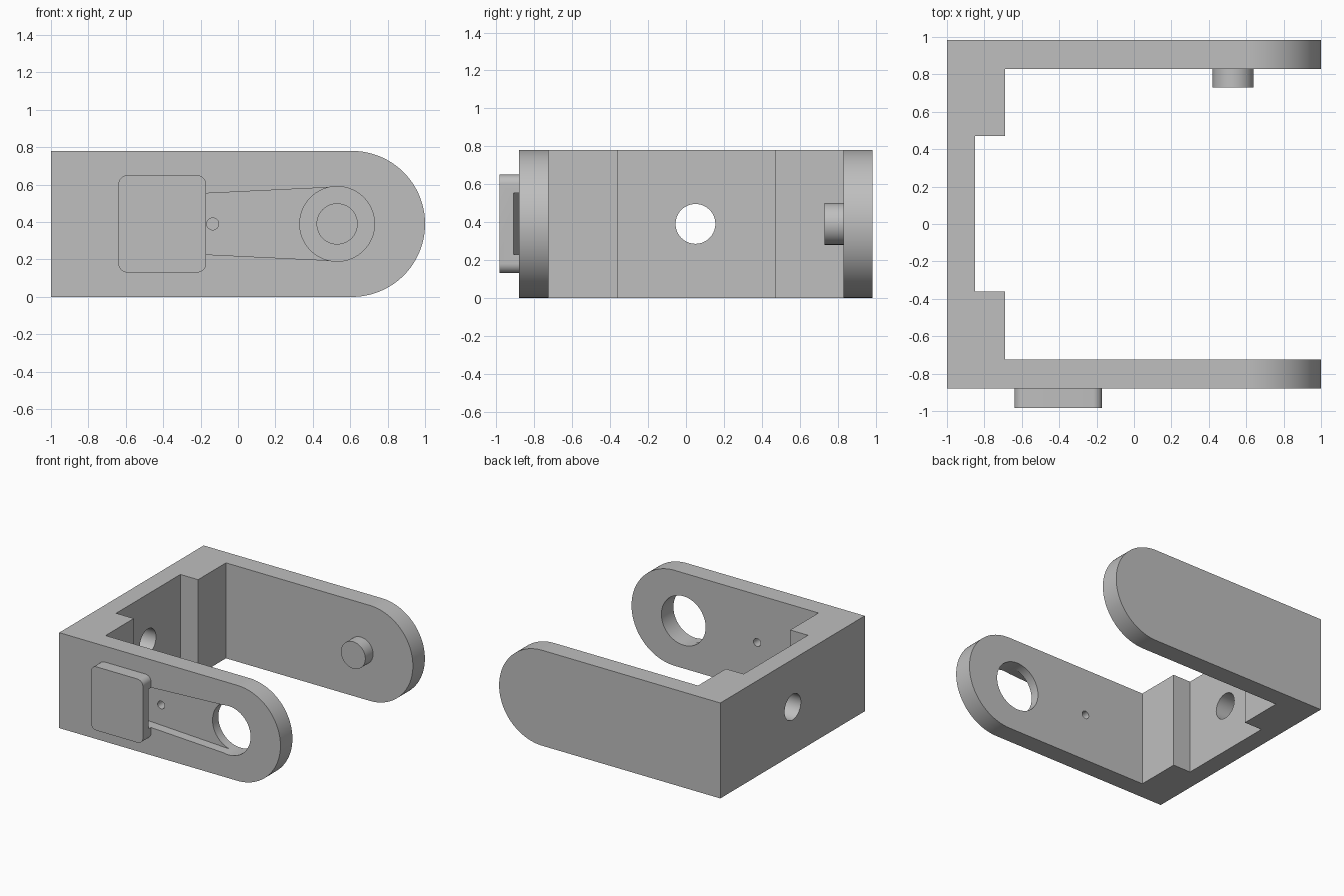
import bpy, bmesh
from math import sin, cos, pi, radians
from mathutils import Vector

if "Cube" in bpy.data.objects:
    bpy.data.objects.remove(bpy.data.objects["Cube"])

grey = bpy.data.materials.new("plain grey")
grey.use_nodes = True
grey.diffuse_color = (0.52, 0.52, 0.52, 1)
grey.node_tree.nodes["Principled BSDF"].inputs["Base Color"].default_value = grey.diffuse_color

MID = 0.39                         # half height, level of every bore
BACK, FRONT = 0.985, -0.88         # outer faces of the two arms
PIVOT_X = 0.53


def arc(cx, cy, r, start, end, n):
    return [(cx + r * cos(start + (end - start) * i / n),
             cy + r * sin(start + (end - start) * i / n)) for i in range(n + 1)]


def circle(cx, cy, r, n=64):
    return arc(cx, cy, r, 0, 2 * pi, n)[:-1]


def prism(name, outline, axis, lo, hi):
    """Extrude a 2D outline along x, y or z between lo and hi."""
    place = {"x": lambda a, b: (lo, a, b),
             "y": lambda a, b: (a, lo, b),
             "z": lambda a, b: (a, b, lo)}[axis]
    bm = bmesh.new()
    face = bm.faces.new([bm.verts.new(place(a, b)) for a, b in outline])
    new = bmesh.ops.extrude_face_region(bm, geom=[face])["geom"]
    shift = Vector([(hi - lo) * (axis == k) for k in "xyz"])
    bmesh.ops.translate(bm, vec=shift, verts=[v for v in new if isinstance(v, bmesh.types.BMVert)])
    bmesh.ops.recalc_face_normals(bm, faces=bm.faces)
    mesh = bpy.data.meshes.new(name)
    bm.to_mesh(mesh)
    bm.free()
    mesh.materials.append(grey)
    obj = bpy.data.objects.new(name, mesh)
    bpy.context.collection.objects.link(obj)
    return obj


def cut(target, cutter, operation="DIFFERENCE"):
    """Apply a boolean and discard the cutter."""
    mod = target.modifiers.new("cut", "BOOLEAN")
    mod.operation, mod.object, mod.solver = operation, cutter, "EXACT"
    bpy.context.view_layer.update()
    result = bpy.data.meshes.new_from_object(target.evaluated_get(bpy.context.evaluated_depsgraph_get()))
    target.modifiers.clear()
    target.data = result
    bpy.data.objects.remove(cutter)


# U-shaped bracket with a recessed base
bracket = prism("bracket", [
    (-1, FRONT), (1, FRONT), (1, -0.725), (-0.69, -0.725), (-0.69, -0.36), (-0.85, -0.36),
    (-0.85, 0.47), (-0.69, 0.47), (-0.69, 0.83), (1, 0.83), (1, BACK), (-1, BACK)],
    "z", 0, 2 * MID)

# Round the arm ends
side = [(-1.1, -0.1), (0.4, -0.1), (0.4, 0)] + arc(1 - MID, MID, MID, -pi / 2, pi / 2, 64) \
    + [(0.4, 2 * MID), (0.4, 0.9), (-1.1, 0.9)]
cut(bracket, prism("side_cutter", side, "y", -1.2, 1.2), "INTERSECT")

# Bores: base hole, pivot hole and small pin hole in the front arm
cut(bracket, prism("base_bore", circle(0.05, MID, 0.105), "x", -1.2, -0.75))
cut(bracket, prism("pivot_bore", circle(PIVOT_X, MID, 0.2), "y", -1.2, -0.6))
cut(bracket, prism("pin_bore", circle(-0.135, MID, 0.032, 32), "y", -1.2, -0.6))

# Tapered groove running from under the pad to the pivot hole
groove = [(-0.3, MID - 0.157), (PIVOT_X, MID - 0.197), (PIVOT_X, MID + 0.197), (-0.3, MID + 0.157)]
cut(bracket, prism("groove_cutter", groove, "y", -1.2, -0.8))

# Rounded pad on the front arm, with a wedge relief over the groove
left, right, low, high, r = -0.64, -0.17, 0.13, 0.65, 0.05
corners = [(right - r, low + r), (right - r, high - r), (left + r, high - r), (left + r, low + r)]
outline = []
for i, (cx, cy) in enumerate(corners):
    outline += arc(cx, cy, r, (i - 1) * pi / 2, i * pi / 2, 10)
pad = prism("pad", outline, "y", -0.985, FRONT)
wedge = [(-0.04, -0.94), (-0.04, -0.85), (-0.43, -0.85)]
cut(pad, prism("wedge_cutter", wedge, "z", MID - 0.162, MID + 0.162))

# Pivot peg inside the back arm
peg = prism("pivot_peg", circle(PIVOT_X, MID, 0.11), "y", 0.73, 0.83)

for obj in bpy.context.view_layer.objects:
    obj.select_set(obj in (bracket, pad, peg))
bpy.context.view_layer.objects.active = bracket
bpy.ops.object.shade_smooth_by_angle(angle=radians(30))
